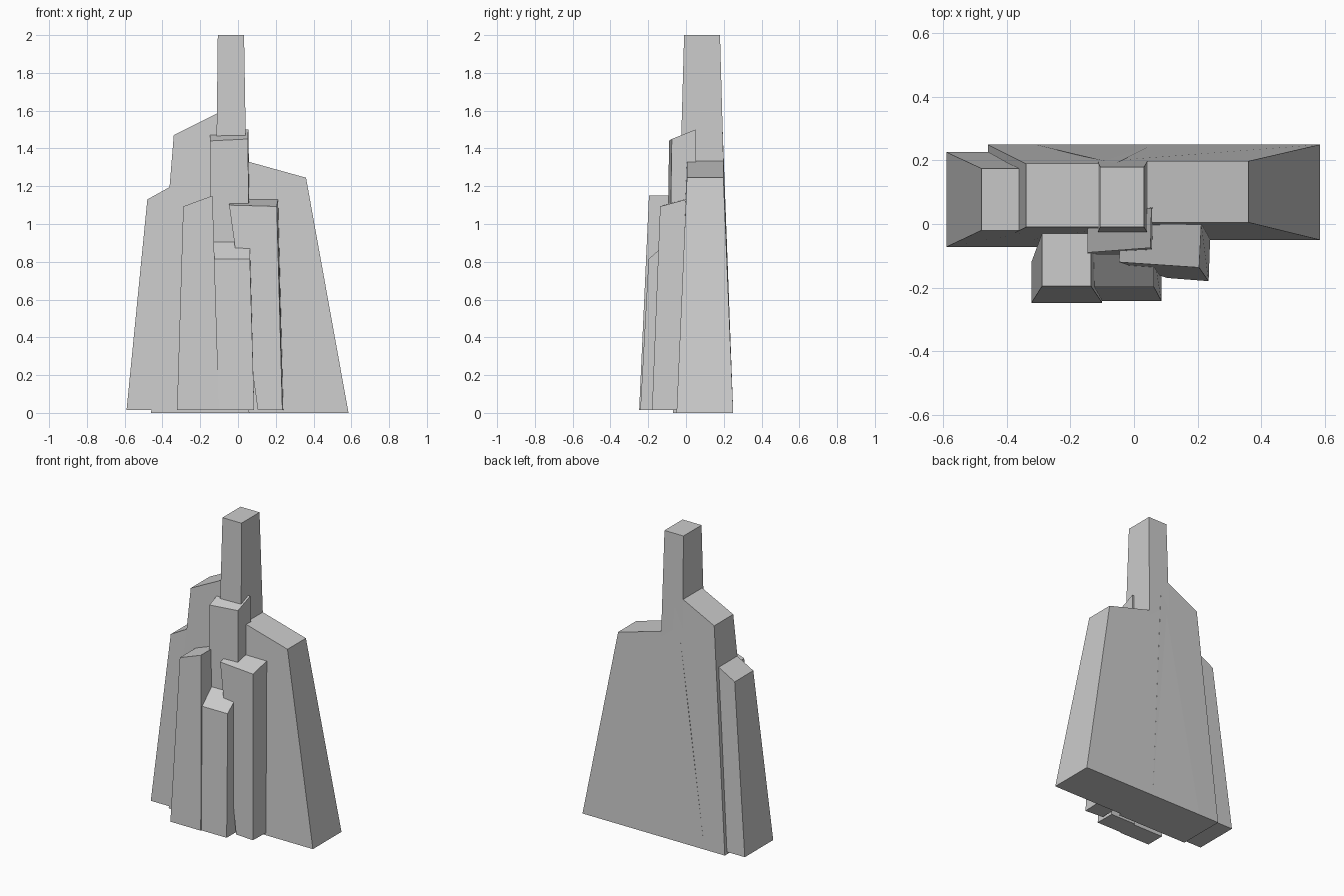
import bpy

if "Cube" in bpy.data.objects:
    bpy.data.objects.remove(bpy.data.objects["Cube"])


def rect(x0, x1, y0, y1):
    """Corners in order front-left, front-right, back-right, back-left."""
    return [(x0, y0), (x1, y0), (x1, y1), (x0, y1)]


def shard(name, base, base_z, top, top_z):
    """Tapered four-sided block; top_z gives one height per top corner."""
    verts = [(x, y, base_z) for x, y in base]
    verts += [(x, y, z) for (x, y), z in zip(top, top_z)]
    faces = [(3, 2, 1, 0), (4, 5, 6, 7)]
    faces += [(i, (i + 1) % 4, (i + 1) % 4 + 4, i + 4) for i in range(4)]
    mesh = bpy.data.meshes.new(name)
    mesh.from_pydata(verts, [], faces)
    mesh.update()
    obj = bpy.data.objects.new(name, mesh)
    bpy.context.collection.objects.link(obj)
    return obj


def side_slope(left, right):
    return (left, right, right, left)


def back_slope(front, back):
    return (front, front, back, back)


# Tall central spire
shard("spire", rect(-0.13, 0.065, -0.065, 0.235), 0.02,
      rect(-0.107, 0.032, -0.01, 0.18), back_slope(2.0, 2.0))

# Large rear slabs
shard("right_slab", rect(-0.31, 0.585, -0.05, 0.25), 0.0,
      rect(-0.09, 0.36, 0.005, 0.198), side_slope(1.37, 1.245))
shard("left_slab", rect(-0.46, 0.06, -0.07, 0.25), 0.0,
      rect(-0.34, -0.06, -0.01, 0.19), side_slope(1.47, 1.61))
shard("outer_left_slab", rect(-0.59, -0.2, -0.072, 0.226), 0.015,
      rect(-0.48, -0.3, -0.02, 0.175), side_slope(1.13, 1.23))

# Block below the spire, turned slightly
shard("middle_block", [(-0.145, -0.1), (0.065, -0.09), (0.07, 0.06), (-0.14, 0.05)], 0.5,
      [(-0.147, -0.09), (0.052, -0.075), (0.055, 0.05), (-0.147, 0.035)],
      (1.44, 1.45, 1.5, 1.49))

# Front blocks
shard("front_left_block", rect(-0.323, -0.1, -0.248, -0.12), 0.015,
      rect(-0.29, -0.135, -0.196, -0.03), side_slope(1.093, 1.15))
shard("front_low_block", rect(-0.1, 0.086, -0.242, -0.11), 0.015,
      rect(-0.128, 0.063, -0.198, -0.095), back_slope(0.815, 0.905))
shard("front_right_block", [(0.105, -0.17), (0.235, -0.18), (0.24, -0.04), (0.11, -0.03)], 0.015,
      [(-0.047, -0.12), (0.205, -0.137), (0.212, 0.0), (-0.04, 0.015)],
      (1.1, 1.093, 1.13, 1.137))
